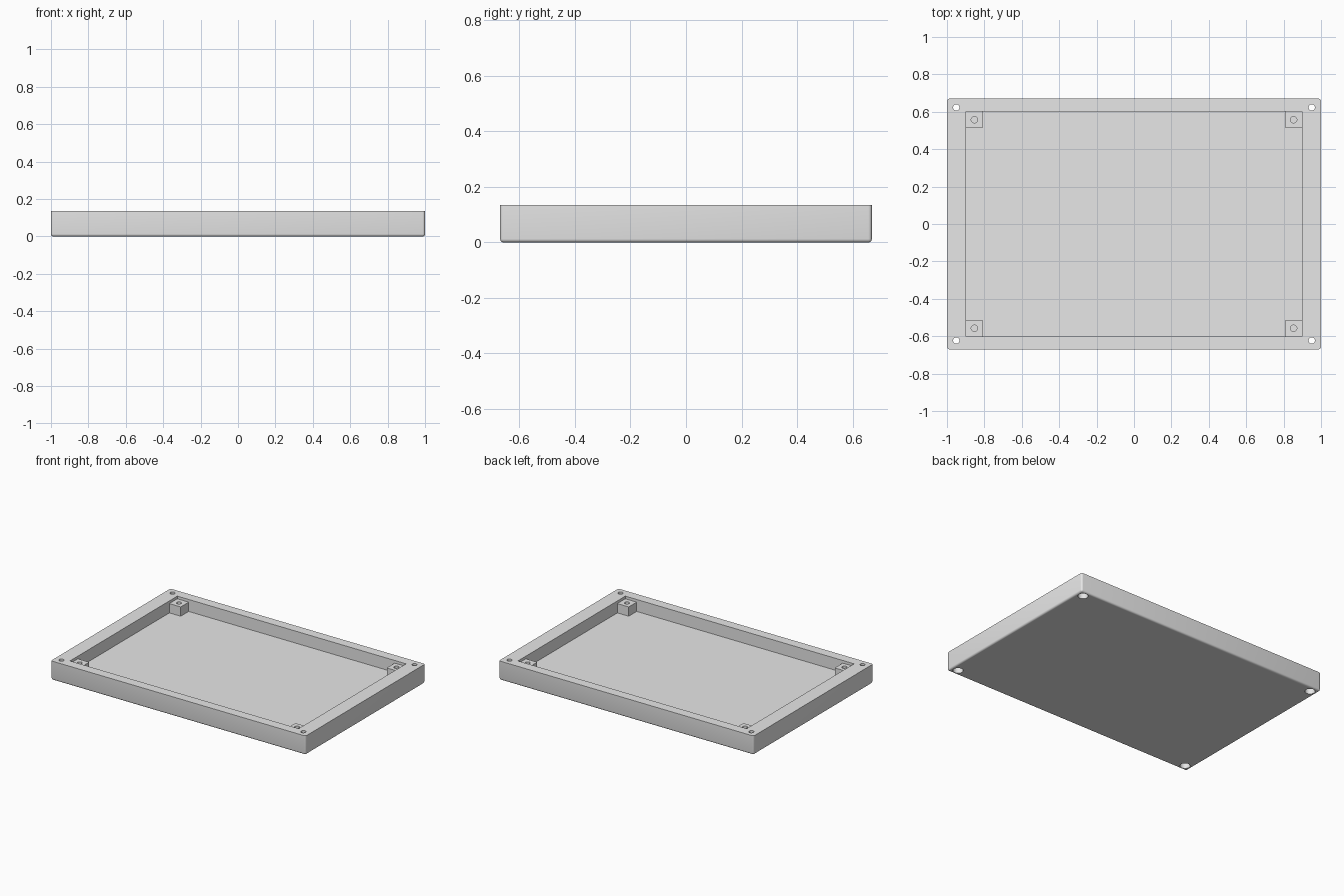
import bpy, bmesh
from mathutils import Matrix, Vector

if "Cube" in bpy.data.objects:
    bpy.data.objects.remove(bpy.data.objects["Cube"])

W, D, H = 1.0, 0.67, 0.135        # half width, half depth, height
IN_X, IN_Y = 0.898, 0.602         # half size of the cavity
FLOOR, POST_TOP = 0.05, 0.116
POST = 0.089
CORNERS = [(sx, sy) for sx in (-1, 1) for sy in (-1, 1)]

grey = bpy.data.materials.new("light_grey")
grey.use_nodes = True
grey.diffuse_color = (0.8, 0.8, 0.8, 1)
grey.node_tree.nodes["Principled BSDF"].inputs["Base Color"].default_value = (0.8, 0.8, 0.8, 1)


def add_box(bm, lo, hi):
    lo, hi = Vector(lo), Vector(hi)
    matrix = Matrix.Translation((lo + hi) / 2) @ Matrix.Diagonal((*(hi - lo), 1))
    bmesh.ops.create_cube(bm, size=1, matrix=matrix)


def add_cylinder(bm, x, y, z0, z1, radius):
    bmesh.ops.create_cone(bm, cap_ends=True, segments=32, radius1=radius, radius2=radius,
                          depth=z1 - z0, matrix=Matrix.Translation((x, y, (z0 + z1) / 2)))


def finish(bm, name):
    mesh = bpy.data.meshes.new(name)
    bm.to_mesh(mesh)
    bm.free()
    mesh.materials.append(grey)
    obj = bpy.data.objects.new(name, mesh)
    bpy.context.collection.objects.link(obj)
    return obj


def activate(obj):
    bpy.ops.object.select_all(action='DESELECT')
    obj.select_set(True)
    bpy.context.view_layer.objects.active = obj


def cut(obj, bm):
    """Subtract the volumes in bm from obj."""
    cutter = finish(bm, "cutter")
    cutter.hide_render = True
    mod = obj.modifiers.new("cut", 'BOOLEAN')
    mod.operation = 'DIFFERENCE'
    mod.solver = 'EXACT'
    mod.object = cutter
    activate(obj)
    bpy.ops.object.modifier_apply(modifier=mod.name)
    bpy.data.objects.remove(cutter)


def cut_holes(obj, x, y, z0, z1, radius):
    bm = bmesh.new()
    for sx, sy in CORNERS:
        add_cylinder(bm, sx * x, sy * y, z0, z1, radius)
    cut(obj, bm)


# Tray body: rounded bottom and upright edges, sharp top rim
bm = bmesh.new()
add_box(bm, (-W, -D, 0), (W, D, H))
edges = [e for e in bm.edges if min(v.co.z for v in e.verts) < H / 2]
bmesh.ops.bevel(bm, geom=edges, offset=0.013, segments=4, profile=0.5, affect='EDGES')
tray = finish(bm, "tray")

# Open cavity
bm = bmesh.new()
add_box(bm, (-IN_X, -IN_Y, FLOOR), (IN_X, IN_Y, H + 0.1))
cut(tray, bm)

# Corner screw holes with wide counterbores underneath
cut_holes(tray, 0.95, 0.623, -0.1, H + 0.1, 0.017)
cut_holes(tray, 0.95, 0.623, -0.1, 0.07, 0.033)

# Corner posts, sunk slightly into walls and floor, with blind screw holes
bm = bmesh.new()
for sx, sy in CORNERS:
    xs = sorted((sx * (IN_X - POST), sx * (IN_X + 0.005)))
    ys = sorted((sy * (IN_Y - POST), sy * (IN_Y + 0.005)))
    add_box(bm, (xs[0], ys[0], FLOOR - 0.01), (xs[1], ys[1], POST_TOP))
posts = finish(bm, "corner_posts")
cut_holes(posts, IN_X - POST / 2, IN_Y - POST / 2, 0.056, H + 0.1, 0.017)

for obj in (tray, posts):
    activate(obj)
    bpy.ops.object.shade_smooth_by_angle(angle=0.6)
